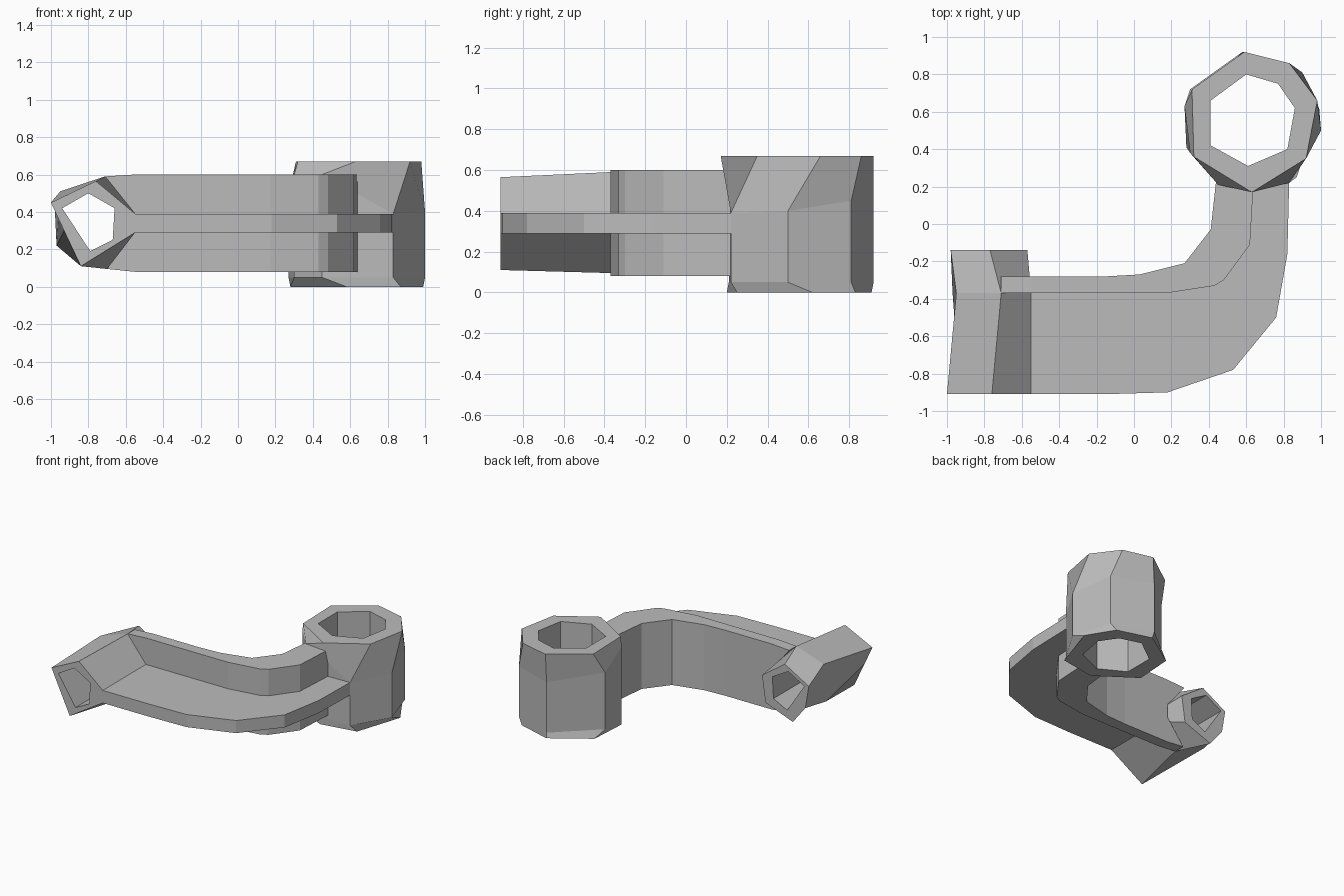
import bpy
import bmesh
from mathutils import Vector

cube = bpy.data.objects.get("Cube")
if cube:
    bpy.data.objects.remove(cube, do_unlink=True)

# Single plain metal colour
metal = bpy.data.materials.new("plain grey")
metal.use_nodes = True
GREY = (0.5, 0.5, 0.5, 1)
metal.diffuse_color = GREY
metal.node_tree.nodes["Principled BSDF"].inputs["Base Color"].default_value = GREY


def finish(name, bm):
    bmesh.ops.recalc_face_normals(bm, faces=bm.faces)
    mesh = bpy.data.meshes.new(name)
    bm.to_mesh(mesh)
    bm.free()
    mesh.materials.append(metal)
    obj = bpy.data.objects.new(name, mesh)
    bpy.context.collection.objects.link(obj)
    return obj


def hollow_tube(name, rings):
    """Join rings one after another, the last back to the first."""
    bm = bmesh.new()
    loops = [[bm.verts.new(p) for p in ring] for ring in rings]
    n = len(loops[0])
    for a, b in zip(loops, loops[1:] + loops[:1]):
        for i in range(n):
            j = (i + 1) % n
            bm.faces.new((a[i], a[j], b[j], b[i]))
    return finish(name, bm)


def prism(name, outline, push):
    """Extrude a closed outline along a vector."""
    bm = bmesh.new()
    face = bm.faces.new([bm.verts.new(p) for p in outline])
    ext = bmesh.ops.extrude_face_region(bm, geom=[face], use_keep_orig=True)
    moved = [v for v in ext["geom"] if isinstance(v, bmesh.types.BMVert)]
    bmesh.ops.translate(bm, verts=moved, vec=Vector(push))
    return finish(name, bm)


def flat(points, z):
    return [(x, y, z) for x, y in points]


def upright(points, y):
    return [(x, y, z) for x, z in points]


# Vertical seven-sided boss with a straight bore
boss_foot = [(.30, .72), (.59, .91), (.86, .83), (.99, .62), (.87, .25), (.58, .20), (.28, .41)]
boss_wall = [(.27, .63), (.58, .92), (.90, .81), (1.0, .50), (.83, .22), (.45, .21), (.30, .38)]
boss_rim = [(.31, .72), (.59, .92), (.83, .86), (.98, .66), (.92, .35), (.63, .17), (.32, .36)]
bore = [(.41, .66), (.60, .80), (.77, .75), (.86, .62), (.82, .40), (.61, .31), (.41, .42)]
wall_tops = [.50, .45, .45, .40, .39, .60, .60]
shoulder = [(x, y, z) for (x, y), z in zip(boss_wall, wall_tops)]
hollow_tube("boss", [flat(boss_foot, 0), flat(boss_wall, .05), shoulder,
                     flat(boss_rim, .67), flat(bore, .67), flat(bore, 0)])

# Horizontal socket with a five-sided hole running front to back
socket_front = [(-1, .45), (-.76, .565), (-.55, .39), (-.55, .29), (-.84, .11), (-.93, .30)]
socket_mid = [(-.95, .51), (-.71, .59), (-.55, .39), (-.55, .29), (-.70, .095), (-.97, .22)]
socket_back = [(-.98, .43), (-.77, .55), (-.57, .41), (-.60, .20), (-.84, .11), (-.95, .25)]
hole = [(-.94, .42), (-.80, .50), (-.66, .42), (-.67, .25), (-.79, .19), (-.865, .305)]
hollow_tube("socket", [upright(socket_front, -.91), upright(socket_mid, -.37),
                       upright(socket_back, -.14), upright(hole, -.14),
                       upright(hole, -.91)])

# Curved arm: upright web along the inside, flat flange to the outside
inner = [(-.55, -.28), (-.15, -.28), (.03, -.27), (.27, -.21), (.41, -.03), (.44, .24)]
middle = [(.64, .24), (.62, -.11), (.48, -.30), (.43, -.33), (.17, -.37), (-.55, -.37)]
outer = [(-.55, -.91), (-.16, -.91), (.18, -.90), (.53, -.78), (.76, -.50), (.82, -.16), (.83, .24)]
prism("arm_web", flat(inner + middle, .08), (0, 0, .52))
prism("arm_flange", flat(outer + middle, .29), (0, 0, .10))

# Web tips that wrap over and under the socket
prism("upper_web_tip", upright([(-.71, .59), (-.55, .60), (-.55, .39)], -.37), (0, .09, 0))
prism("lower_web_tip", upright([(-.70, .095), (-.55, .08), (-.55, .29)], -.37), (0, .09, 0))
